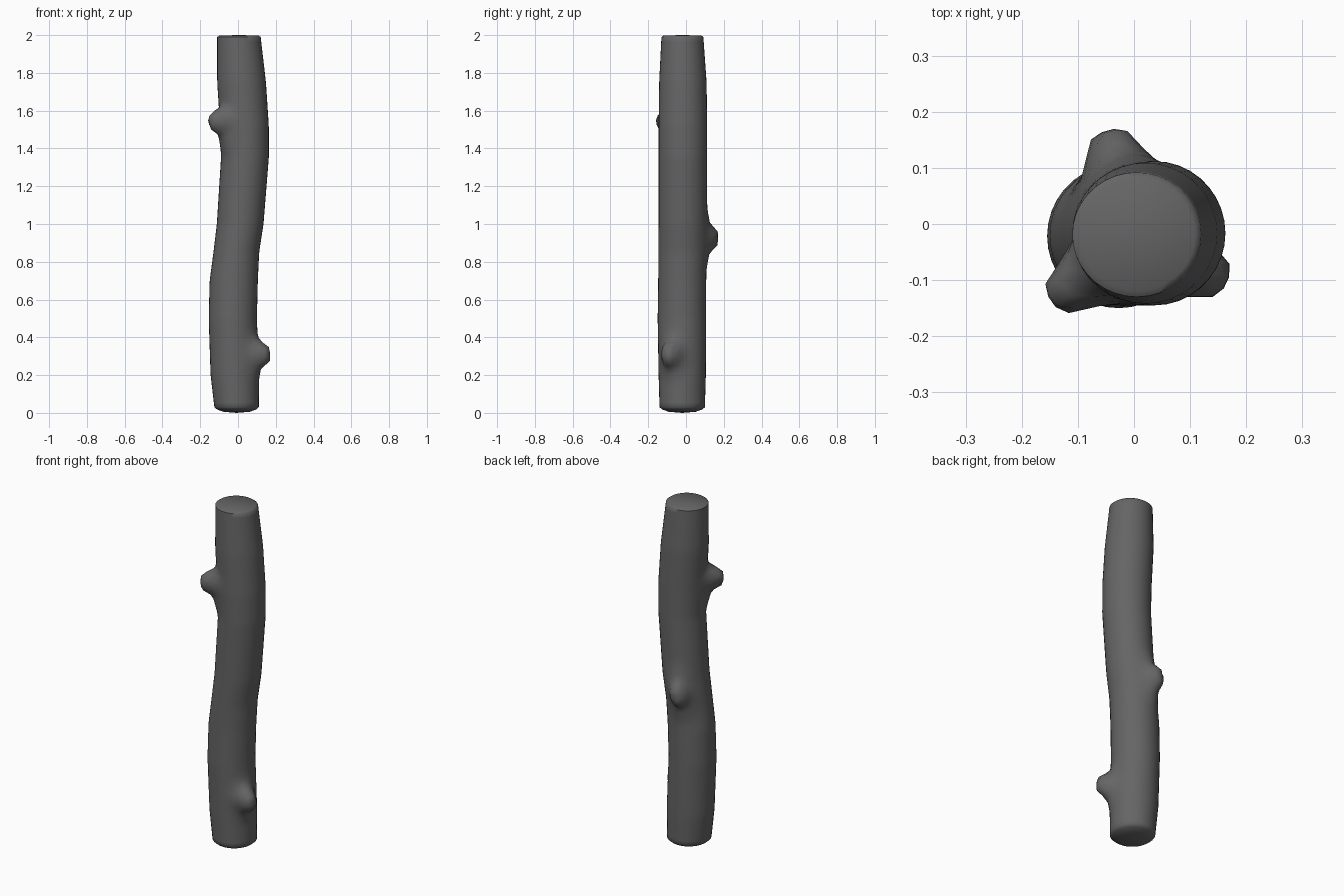
import bpy, bmesh, math
from mathutils import Vector

if "Cube" in bpy.data.objects:
    bpy.data.objects.remove(bpy.data.objects["Cube"], do_unlink=True)

bark = bpy.data.materials.new("dark_grey_bark")
bark.use_nodes = True
grey = (0.13, 0.13, 0.13, 1)
bark.diffuse_color = grey
bark.node_tree.nodes["Principled BSDF"].inputs["Base Color"].default_value = grey

# Trunk outline: height, left, right, front, back
OUTLINE = [
    (0.03, -0.125, 0.11, -0.14, 0.10),
    (0.20, -0.145, 0.112, -0.145, 0.105),
    (0.50, -0.155, 0.10, -0.15, 0.107),
    (0.70, -0.15, 0.105, -0.147, 0.107),
    (0.85, -0.13, 0.112, -0.146, 0.11),
    (1.00, -0.112, 0.135, -0.145, 0.112),
    (1.35, -0.09, 0.163, -0.145, 0.112),
    (1.52, -0.095, 0.163, -0.145, 0.112),
    (1.75, -0.11, 0.148, -0.142, 0.109),
    (1.99, -0.11, 0.12, -0.13, 0.092),
]

# Branch stubs: height, direction, length, upper reach, lower reach
KNOTS = [
    (1.545, Vector((-0.83, -0.56)), 0.088, 0.10, 0.22),
    (0.925, Vector((-0.26, 0.97)), 0.062, 0.20, 0.20),
    (0.31, Vector((0.91, -0.41)), 0.076, 0.14, 0.16),
]
SIDES, RINGS = 36, 80


def section(z):
    """Centre and half widths of the trunk at a height."""
    for a, b in zip(OUTLINE, OUTLINE[1:]):
        if z <= b[0]:
            break
    t = min(max((z - a[0]) / (b[0] - a[0]), 0), 1)
    l, r, f, k = (p + (q - p) * t for p, q in zip(a[1:], b[1:]))
    return Vector(((l + r) / 2, (f + k) / 2)), (r - l) / 2, (k - f) / 2


def fade(d, inner):
    t = min(max((1 - d) / (1 - inner), 0), 1)
    return t * t * (3 - 2 * t)


def swelling(offset, z):
    """Sideways push of the bark around the stubs."""
    push = Vector((0, 0))
    for height, way, length, up, down in KNOTS:
        if offset.dot(way) <= 0:
            continue
        side = offset.dot(Vector((-way.y, way.x)))
        dz = z - height
        reach = up if dz > 0 else down
        flare = math.hypot(side / 0.11, dz / reach)
        core = math.hypot(side / 0.07, dz / 0.085)
        push += way * length * (0.62 * fade(core, 0.4) + 0.38 * fade(flare, 0.1))
    return push


bm = bmesh.new()


def ring(z, scale=1.0, knots=True):
    centre, rx, ry = section(z)
    verts = []
    for i in range(SIDES):
        a = math.tau * i / SIDES
        off = Vector((rx * math.cos(a), ry * math.sin(a))) * scale
        p = centre + off + (swelling(off, z) if knots else Vector((0, 0)))
        verts.append(bm.verts.new((p.x, p.y, z)))
    return verts


# Rounded foot, trunk and slightly domed cut end
rings = [ring(0.006, 0.6, False), ring(0.018, 0.88, False)]
rings += [ring(0.03 + 1.96 * i / RINGS) for i in range(RINGS + 1)]
rings.append(ring(1.998, 0.9, False))
for low, high in zip(rings, rings[1:]):
    for i in range(SIDES):
        j = (i + 1) % SIDES
        bm.faces.new((low[i], low[j], high[j], high[i]))
for loop, z, flip in ((rings[0], 0.0, True), (rings[-1], 2.0, False)):
    centre = section(z)[0]
    tip = bm.verts.new((centre.x, centre.y, z))
    for i in range(SIDES):
        pair = (loop[i], loop[(i + 1) % SIDES])
        bm.faces.new((pair[1], pair[0], tip) if flip else (*pair, tip))

mesh = bpy.data.meshes.new("log_trunk")
bm.to_mesh(mesh)
bm.free()
mesh.materials.append(bark)
log = bpy.data.objects.new("log_trunk", mesh)
bpy.context.collection.objects.link(log)
bpy.context.view_layer.objects.active = log
log.select_set(True)
bpy.ops.object.shade_smooth_by_angle(angle=math.radians(50))
